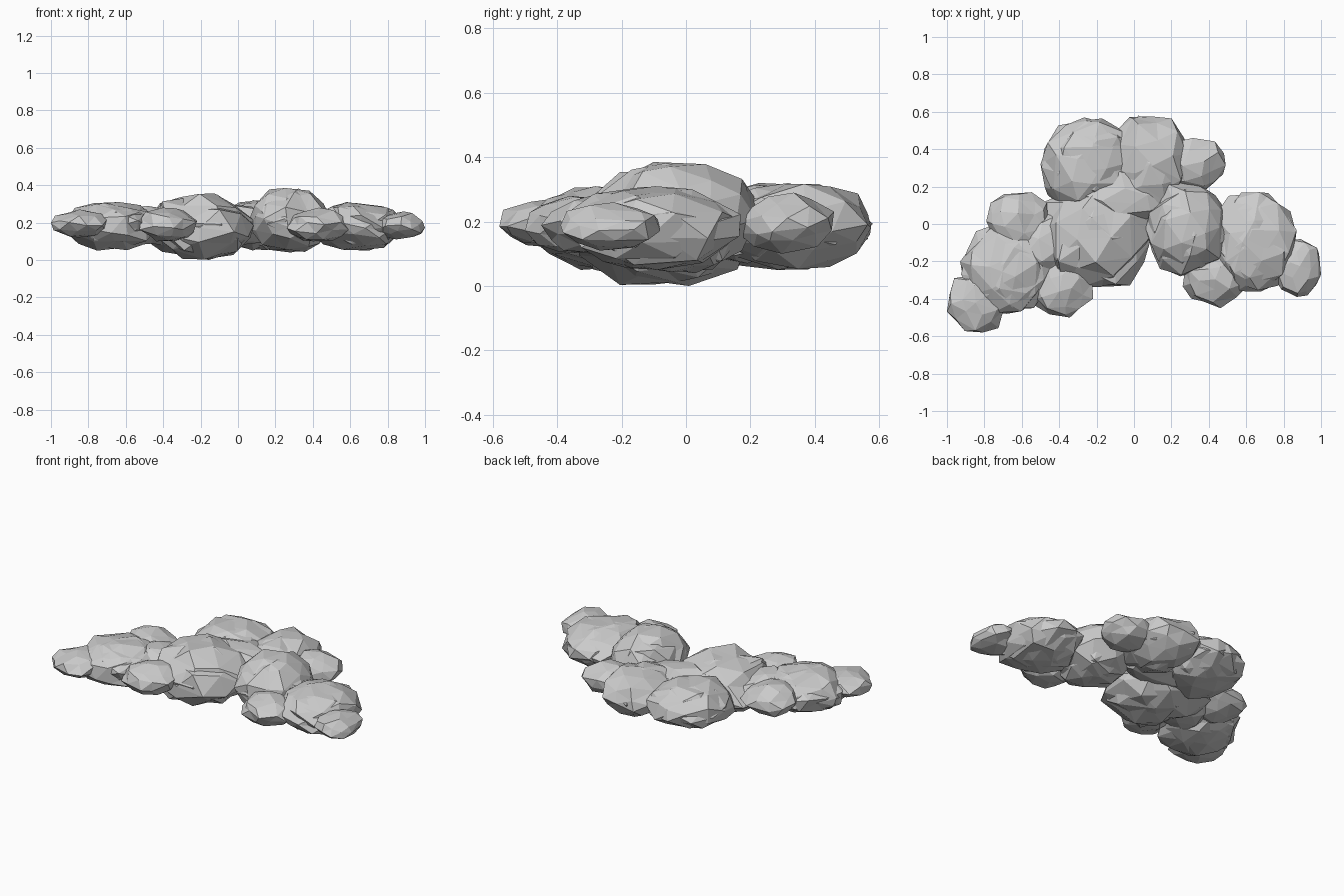
import bpy, bmesh, random
from mathutils import Vector, Euler

if "Cube" in bpy.data.objects:
    bpy.data.objects.remove(bpy.data.objects["Cube"])

random.seed(11)

# name, x min, x max, y min, y max, z min, z max of each puff
BIG = [
    ("centre_puff",       -0.51, 0.09, -0.34, 0.20, 0.00, 0.355),
    ("back_left_puff",    -0.50, 0.00,  0.08, 0.57, 0.05, 0.32),
    ("back_middle_puff",  -0.13, 0.29,  0.08, 0.58, 0.05, 0.32),
    ("right_centre_puff",  0.06, 0.51, -0.28, 0.22, 0.04, 0.385),
    ("right_puff",         0.41, 0.87, -0.36, 0.17, 0.05, 0.31),
    ("left_puff",         -0.93, -0.43, -0.48, 0.01, 0.05, 0.31),
]
SMALL = [
    ("back_right_small_puff",  0.18, 0.49,  0.16, 0.46, 0.10, 0.29),
    ("right_end_puff",         0.75, 1.00, -0.39, -0.08, 0.11, 0.26),
    ("front_right_small_puff", 0.26, 0.59, -0.45, -0.15, 0.10, 0.28),
    ("left_end_puff",         -1.00, -0.70, -0.58, -0.27, 0.12, 0.27),
    ("back_left_small_puff",  -0.79, -0.46, -0.14, 0.17, 0.10, 0.30),
    ("front_left_small_puff", -0.53, -0.22, -0.50, -0.18, 0.10, 0.28),
    # Fillers that close the gaps between the large puffs
    ("middle_filler_puff",    -0.36, 0.20, -0.02, 0.30, 0.07, 0.31),
    ("left_filler_puff",      -0.62, -0.32, -0.30, 0.06, 0.08, 0.29),
]


def add_ball(bm, box, jitter, shrink=1.0):
    """Faceted, uneven ball stretched to fill the given box."""
    verts = bmesh.ops.create_icosphere(bm, subdivisions=2, radius=1)["verts"]
    turn = Euler([random.uniform(0, 6.28) for _ in range(3)]).to_matrix()
    for v in verts:
        shift = Vector([random.uniform(-jitter, jitter) for _ in range(3)])
        v.co = turn @ (v.co + shift)
    for axis in range(3):
        a, b = box[2 * axis], box[2 * axis + 1]
        low = min(v.co[axis] for v in verts)
        high = max(v.co[axis] for v in verts)
        for v in verts:
            t = (v.co[axis] - low) / (high - low) - 0.5
            v.co[axis] = (a + b) / 2 + t * (b - a) * shrink


def puff(name, box, lumpy):
    bm = bmesh.new()
    add_ball(bm, box, 0.12)
    if lumpy:  # second crossing shell gives the creased surface
        add_ball(bm, box, 0.12, 0.98)
    mesh = bpy.data.meshes.new(name)
    bm.to_mesh(mesh)
    bm.free()
    obj = bpy.data.objects.new(name, mesh)
    bpy.context.collection.objects.link(obj)


# Flat cloud made of overlapping puffs
for name, *box in BIG:
    puff(name, box, True)
for name, *box in SMALL:
    puff(name, box, False)
